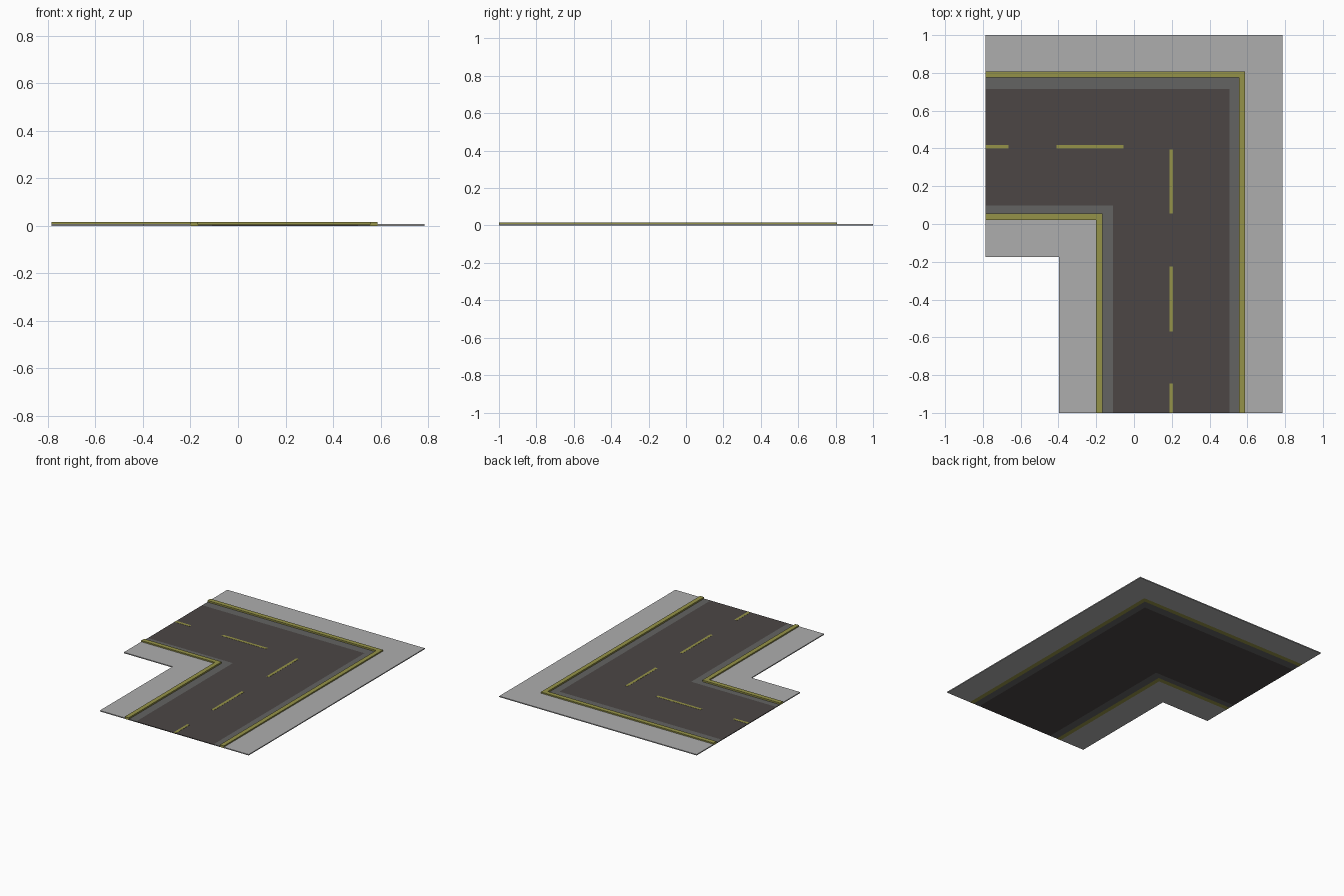
import bpy, bmesh

if "Cube" in bpy.data.objects:
    bpy.data.objects.remove(bpy.data.objects["Cube"])

X0, Y0 = -0.785, -1.0   # open ends of the two road arms


def material(name, rgb):
    m = bpy.data.materials.new(name)
    m.diffuse_color = (*rgb, 1)
    m.use_nodes = True
    m.node_tree.nodes["Principled BSDF"].inputs["Base Color"].default_value = m.diffuse_color
    return m


ASPHALT = material("asphalt", (0.072, 0.062, 0.060))
GUTTER = material("gutter", (0.125, 0.125, 0.122))
YELLOW = material("yellow_paint", (0.30, 0.29, 0.065))
CONCRETE = material("concrete", (0.42, 0.42, 0.42))


def slab(name, pts, z0, z1, mat):
    """Extrude a flat outline from z0 up to z1."""
    bm = bmesh.new()
    face = bm.faces.new([bm.verts.new((x, y, z0)) for x, y in pts])
    top = bmesh.ops.extrude_face_region(bm, geom=[face])["geom"]
    bmesh.ops.translate(bm, vec=(0, 0, z1 - z0),
                        verts=[v for v in top if isinstance(v, bmesh.types.BMVert)])
    bmesh.ops.recalc_face_normals(bm, faces=bm.faces)
    me = bpy.data.meshes.new(name)
    bm.to_mesh(me)
    bm.free()
    me.materials.append(mat)
    ob = bpy.data.objects.new(name, me)
    bpy.context.collection.objects.link(ob)


def corner_band(name, a, b, z1, mat):
    """L-shaped strip between the bend corners a and b."""
    pts = [(X0, a[1]), a, (a[0], Y0), (b[0], Y0), b, (X0, b[1])]
    slab(name, pts, 0, z1, mat)


# bend corners of each strip edge, from the road outwards
outer = [(0.505, 0.715), (0.556, 0.775), (0.588, 0.808), (0.785, 1.0)]
inner = [(-0.11, 0.098), (-0.168, 0.055), (-0.2, 0.022), (-0.398, -0.175)]
strips = [("gutter", 0.005, GUTTER), ("curb", 0.016, YELLOW), ("sidewalk", 0.007, CONCRETE)]

# road surface and the strips on both sides
corner_band("road", outer[0], inner[0], 0.005, ASPHALT)
for side, edge in (("outer", outer), ("inner", inner)):
    for i, (part, h, mat) in enumerate(strips):
        corner_band(f"{side}_{part}", edge[i], edge[i + 1], h, mat)

# dashed centre line
W, CX, CY = 0.01, 0.197, 0.409
dashes = [(X0, CY - W, -0.665, CY + W), (-0.41, CY - W, -0.055, CY + W)]
dashes += [(CX - W, a, CX + W, b) for a, b in ((0.055, 0.395), (-0.57, -0.225), (Y0, -0.845))]
for i, (x0, y0, x1, y1) in enumerate(dashes):
    slab(f"lane_dash_{i + 1}", [(x0, y0), (x1, y0), (x1, y1), (x0, y1)], 0.005, 0.006, YELLOW)
